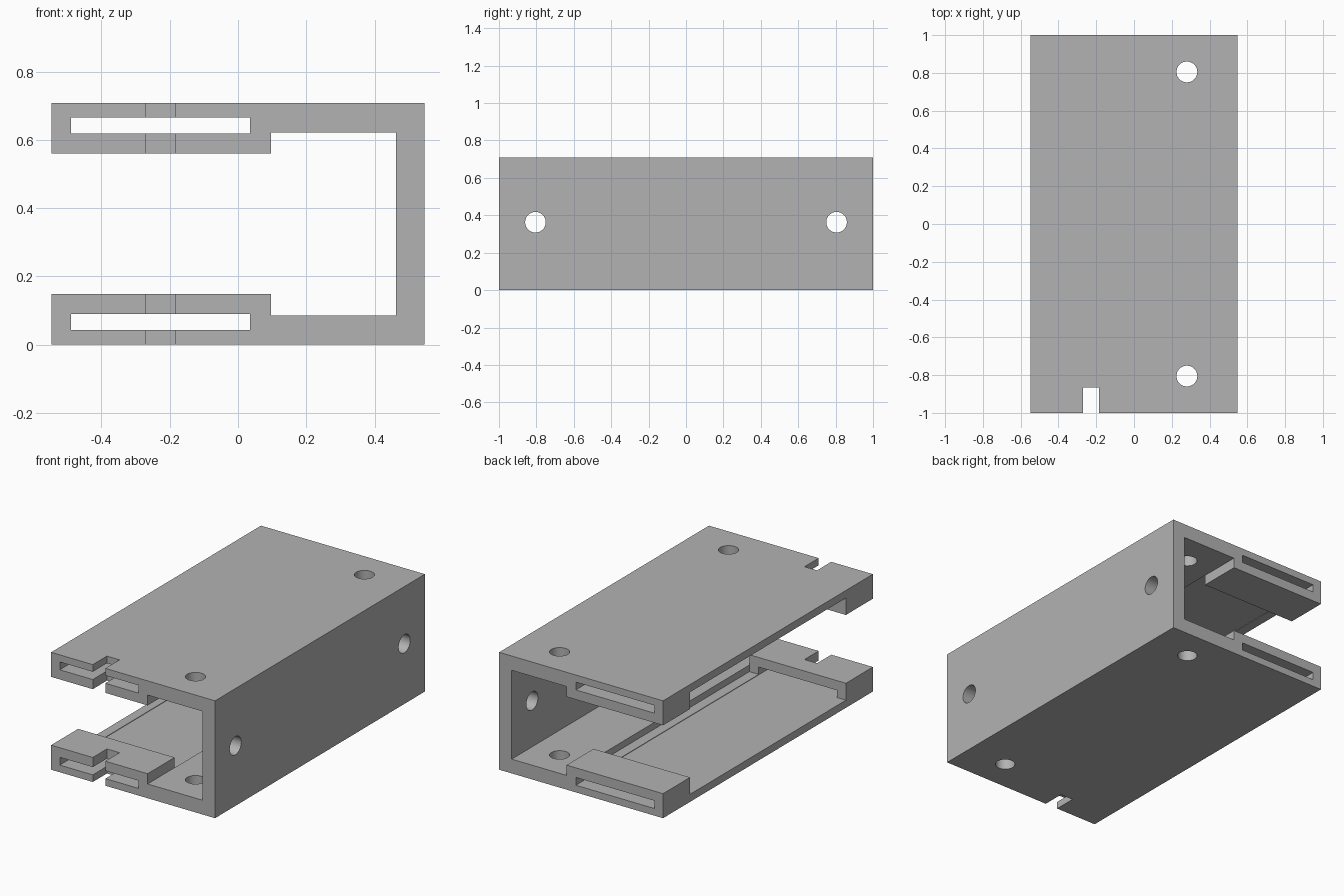
import bpy
import bmesh
from math import pi, radians

cube = bpy.data.objects.get("Cube")
if cube:
    bpy.data.objects.remove(cube, do_unlink=True)

# Overall sizes
X0, X1, H = -0.547, 0.547, 0.708
LIP_X, LIP_H = 0.097, 0.148       # thick clamp lips at the open edge
FLOOR, WALL_X = 0.086, 0.463      # plate thickness, inner face of the side wall

grey = bpy.data.materials.new("plain grey")
grey.use_nodes = True
colour = (0.45, 0.45, 0.45, 1)
grey.diffuse_color = colour
grey.node_tree.nodes["Principled BSDF"].inputs["Base Color"].default_value = colour


def add_object(name, bm):
    bmesh.ops.recalc_face_normals(bm, faces=bm.faces)
    mesh = bpy.data.meshes.new(name)
    bm.to_mesh(mesh)
    bm.free()
    mesh.materials.append(grey)
    obj = bpy.data.objects.new(name, mesh)
    bpy.context.collection.objects.link(obj)
    return obj


def box(name, x, y, z):
    bm = bmesh.new()
    bmesh.ops.create_cube(bm, size=1)
    for v in bm.verts:
        v.co = [lim[1] if c > 0 else lim[0] for c, lim in zip(v.co, (x, y, z))]
    return add_object(name, bm)


def drill(name, location, rotation=(0, 0, 0), depth=2):
    bpy.ops.mesh.primitive_cylinder_add(vertices=48, radius=0.055, depth=depth,
                                        location=location, rotation=rotation)
    bpy.context.object.name = name
    return bpy.context.object


def cut(target, cutter):
    cutter.hide_render = True
    mod = target.modifiers.new("cut", 'BOOLEAN')
    mod.operation, mod.solver, mod.object = 'DIFFERENCE', 'EXACT', cutter
    bpy.context.view_layer.objects.active = target
    bpy.ops.object.modifier_apply(modifier=mod.name)
    bpy.data.objects.remove(cutter, do_unlink=True)


# Channel: half profile mirrored in height, then extruded along its length
lower = [(X1, 0), (X0, 0), (X0, LIP_H), (LIP_X, LIP_H), (LIP_X, FLOOR), (WALL_X, FLOOR)]
profile = lower + [(x, H - z) for x, z in reversed(lower)]
bm = bmesh.new()
face = bm.faces.new([bm.verts.new((x, -1, z)) for x, z in profile])
side = bmesh.ops.extrude_face_region(bm, geom=[face])
bmesh.ops.translate(bm, vec=(0, 2, 0),
                    verts=[g for g in side["geom"] if isinstance(g, bmesh.types.BMVert)])
channel = add_object("channel_bracket", bm)

# Lips remain only at the two ends
cut(channel, box("lip_gap", (X0 - 0.1, LIP_X), (-0.743, 0.743), (0.046, H - 0.046)))

# Strap slots running lengthwise through both plates
for low, high in ((0.043, 0.09), (H - 0.09, H - 0.043)):
    cut(channel, box("slot", (-0.489, 0.035), (-1.2, 1.2), (low, high)))

# Notch in the front edge
cut(channel, box("front_notch", (-0.269, -0.185), (-1.2, -0.865), (-0.2, 1)))

# Screw holes through the plates and the side wall
for y in (-0.805, 0.805):
    cut(channel, drill("plate_hole", (0.28, y, 0.35)))
    cut(channel, drill("wall_hole", (0.51, y, 0.363), (0, pi / 2, 0), 0.4))

bpy.ops.object.select_all(action='DESELECT')
channel.select_set(True)
bpy.context.view_layer.objects.active = channel
bpy.ops.object.shade_smooth_by_angle(angle=radians(30))
